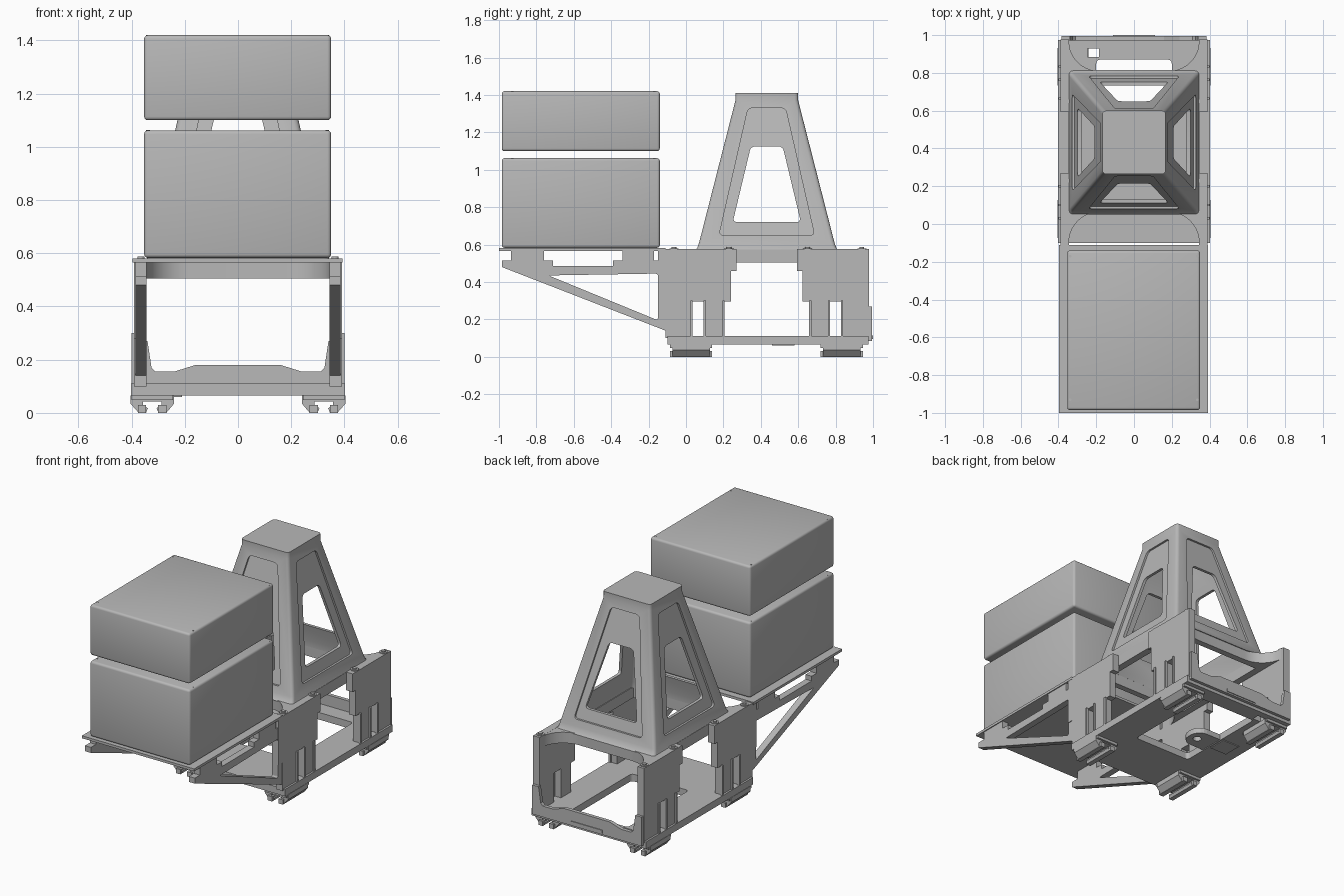
import bpy, bmesh, math
from mathutils import Matrix, Vector

if "Cube" in bpy.data.objects:
    bpy.data.objects.remove(bpy.data.objects["Cube"], do_unlink=True)

grey = bpy.data.materials.new("plain grey")
grey.use_nodes = True
grey.diffuse_color = (0.48, 0.48, 0.48, 1)
grey.node_tree.nodes["Principled BSDF"].inputs["Base Color"].default_value = (0.48, 0.48, 0.48, 1)


def finish(name, bm):
    bmesh.ops.recalc_face_normals(bm, faces=bm.faces)
    mesh = bpy.data.meshes.new(name)
    bm.to_mesh(mesh)
    bm.free()
    mesh.materials.append(grey)
    obj = bpy.data.objects.new(name, mesh)
    bpy.context.collection.objects.link(obj)
    return obj


def smooth(obj):
    bpy.ops.object.select_all(action='DESELECT')
    obj.select_set(True)
    bpy.context.view_layer.objects.active = obj
    bpy.ops.object.shade_smooth_by_angle(angle=math.radians(32))


def loft(name, rings, corner=0):
    """Closed solid through equal-length rings of points."""
    bm = bmesh.new()
    loops = [[bm.verts.new(p) for p in ring] for ring in rings]
    n = len(loops[0])
    bm.faces.new(loops[0])
    bm.faces.new(loops[-1])
    for a, b in zip(loops, loops[1:]):
        for i in range(n):
            bm.faces.new((a[i], a[(i + 1) % n], b[(i + 1) % n], b[i]))
    if corner:
        edges = [bm.edges.get((a, b)) for a, b in zip(loops[0], loops[-1])]
        bmesh.ops.bevel(bm, geom=edges, offset=corner, segments=4, profile=0.5, affect='EDGES')
    return finish(name, bm)


def prism(name, pts, axis, lo, hi, corner=0):
    """Extrude a profile along one axis."""
    place = {'x': lambda p, d: (d, p[0], p[1]),
             'y': lambda p, d: (p[0], d, p[1]),
             'z': lambda p, d: (p[0], p[1], d)}[axis]
    return loft(name, [[place(p, d) for p in pts] for d in (lo, hi)], corner)


def rect(x0, x1, y0, y1):
    return [(x0, y0), (x1, y0), (x1, y1), (x0, y1)]


def block(name, x, y, z):
    return prism(name, rect(*x, *y), 'z', *z)


def rounded(x0, x1, y0, y1, r, n=5):
    pts = []
    centres = ((x1 - r, y1 - r), (x0 + r, y1 - r), (x0 + r, y0 + r), (x1 - r, y0 + r))
    for k, (cx, cy) in enumerate(centres):
        for i in range(n + 1):
            a = (k + i / n) * math.pi / 2
            pts.append((cx + r * math.cos(a), cy + r * math.sin(a)))
    return pts


def cut(obj, *cutters):
    for c in cutters:
        mod = obj.modifiers.new("cut", 'BOOLEAN')
        mod.operation = 'DIFFERENCE'
        mod.solver = 'EXACT'
        mod.object = c
        c.hide_render = True
    bpy.context.view_layer.update()
    graph = bpy.context.evaluated_depsgraph_get()
    mesh = bpy.data.meshes.new_from_object(obj.evaluated_get(graph))
    obj.modifiers.clear()
    obj.data = mesh
    for c in cutters:
        bpy.data.objects.remove(c, do_unlink=True)
    return obj


def disc(name, x, y, z, r, h):
    bm = bmesh.new()
    bmesh.ops.create_cone(bm, cap_ends=True, segments=16, radius1=r, radius2=r, depth=h,
                          matrix=Matrix.Translation((x, y, z)))
    return finish(name, bm)


# Stacked boxes with soft edges and corner screws
for name, z0, z1 in (("lower_box", 0.583, 1.062), ("upper_box", 1.1, 1.42)):
    box = block(name, (-0.353, 0.35), (-0.985, -0.14), (z0, z1))
    bm = bmesh.new()
    bm.from_mesh(box.data)
    bmesh.ops.bevel(bm, geom=bm.edges[:], offset=0.014, segments=3, profile=0.5, affect='EDGES')
    bm.to_mesh(box.data)
    bm.free()
    smooth(box)
    for x in (-0.338, 0.335):
        for y in (-0.93, -0.17):
            disc(name + "_screw", x, y, z1 - 0.003, 0.007, 0.007)

# Tray under the boxes
block("tray", (-0.397, 0.392), (-1, -0.11), (0.565, 0.581))

# Side brackets and side panels, mirrored
bracket = [(-0.985, 0.48), (-0.985, 0.515), (-0.935, 0.515), (-0.935, 0.567), (-0.76, 0.567),
           (-0.76, 0.515), (-0.71, 0.515), (-0.71, 0.485), (-0.39, 0.485), (-0.39, 0.515),
           (-0.34, 0.515), (-0.34, 0.567), (-0.17, 0.567), (-0.17, 0.515), (-0.11, 0.515),
           (-0.11, 0.14)]
opening = [(-0.735, 0.435), (-0.15, 0.445), (-0.15, 0.195)]
half_panel = [(-0.15, 0.575), (-0.15, 0.28), (-0.11, 0.28), (-0.11, 0.1), (0.03, 0.1),
              (0.03, 0.295), (0.1, 0.295), (0.1, 0.1), (0.2, 0.1), (0.2, 0.295),
              (0.24, 0.295), (0.24, 0.46), (0.27, 0.46), (0.27, 0.575)]
mid = 0.432
rear_panel = [(min(2 * mid - y, 0.978), z) for y, z in half_panel]
rear_panel = [(0.978, 0.575), (0.978, 0.1)] + rear_panel[4:]
for s, side in ((1, "left"), (-1, "right")):
    inner, outer = s * 0.344, s * 0.39
    b = prism(side + "_bracket", bracket, 'x', inner, s * 0.386)
    cut(b, prism("cutter", opening, 'x', s * 0.3, s * 0.45, 0.014))
    prism(side + "_front_panel", half_panel, 'x', inner, outer)
    prism(side + "_rear_panel", rear_panel, 'x', inner, outer)
    # Ribs beside the panel slots
    for y in (0.03, 0.1, 0.2, 0.664, 0.764, 0.834):
        block(side + "_slot_rib", sorted((s * 0.385, s * 0.4)), (y - 0.006, y + 0.006), (0.1, 0.3))
    # Bolts along the panel tops
    for y in (-0.065, 0.23, 0.65, 0.94):
        disc(side + "_bolt_seat", s * 0.365, y, 0.577, 0.024, 0.006)
        disc(side + "_bolt", s * 0.365, y, 0.583, 0.013, 0.008)

# Base plate with its floor opening and instrument tab
base = block("base_plate", (-0.402, 0.402), (-0.1, 0.975), (0.065, 0.11))
cut(base,
    prism("cutter", rounded(-0.2, 0.2, 0.26, 0.87, 0.02), 'z', 0, 0.2),
    block("cutter", (-0.245, -0.185), (0.885, 0.93), (0, 0.2)))
tab = prism("floor_tab", rounded(-0.3, -0.03, 0.4, 0.56, 0.07), 'z', 0.07, 0.105)
cut(tab, disc("cutter", -0.09, 0.48, 0.09, 0.025, 0.2))
block("floor_cover", (-0.33, -0.21), (0.46, 0.58), (0.06, 0.07))

# Rear end plate with raised corners
end = [(-0.385, 0.085), (0.385, 0.085), (0.385, 0.27), (0.34, 0.27), (0.325, 0.17), (0.31, 0.155),
       (0.24, 0.155), (0.16, 0.18)]
end += [(-x, z) for x, z in reversed(end[2:])]
prism("rear_end_plate", end, 'y', 0.972, 0.995)
block("rear_latch", (-0.11, 0.11), (0.99, 1.0), (0.095, 0.115))

# Clamp feet that hook around rails
foot = [(0.24, 0.066), (0.24, 0.035), (0.268, 0.002), (0.3, 0.002), (0.306, 0.018), (0.288, 0.028),
        (0.288, 0.043), (0.357, 0.043), (0.357, 0.028), (0.339, 0.018), (0.345, 0.002), (0.375, 0.002),
        (0.404, 0.035), (0.404, 0.066)]
for s in (1, -1):
    for y in (0.027, 0.833):
        profile = [(s * x, z) for x, z in foot]
        prism("clamp_foot", profile, 'y', y - 0.1, y + 0.1)
        for x0, x1 in ((0.268, 0.3), (0.345, 0.375)):
            block("clamp_jaw", sorted((s * x0, s * x1)), (y - 0.113, y + 0.113), (0, 0.03))
        block("clamp_top", sorted((s * 0.245, s * 0.4)), (y - 0.113, y + 0.113), (0.048, 0.066))

# Deck with curved bays front and rear
deck = block("deck", (-0.386, 0.386), (-0.11, 0.977), (0.505, 0.574))
cut(deck,
    prism("cutter", rounded(-0.345, 0.345, -0.5, 0.062, 0.16, 10), 'z', 0.4, 0.7),
    prism("cutter", rounded(-0.345, 0.345, 0.81, 1.4, 0.16, 10), 'z', 0.4, 0.7),
    block("cutter", (0.346, 0.5), (0.27, 0.6), (0.4, 0.7)),
    block("cutter", (-0.5, -0.346), (0.27, 0.6), (0.4, 0.7)),
    block("cutter", (-0.3, 0.3), (0.1, 0.77), (0.4, 0.7)))
smooth(deck)


# Hollow tapered tower
def tower_ring(hx, hy, z):
    return [(x, y, z) for x, y in rounded(-hx, hx, mid - hy, mid + hy, 0.02, 3)]


tower = loft("tower", [tower_ring(*r) for r in (
    (0.345, 0.383, 0.57), (0.342, 0.372, 0.582), (0.336, 0.362, 0.61),
    (0.168, 0.168, 1.37), (0.168, 0.168, 1.41))])
cut(tower, loft("cutter", [tower_ring(*r) for r in (
    (0.307, 0.335, 0.5), (0.303, 0.33, 0.61), (0.143, 0.143, 1.345))]))


def slanted_cutter(quarter, trapezoid, depth):
    base_d, slope = ((0.336, 0.221), (0.362, 0.255))[quarter % 2]
    turn = Matrix.Translation((0, mid, 0)) @ Matrix.Rotation(quarter * math.pi / 2, 4, 'Z')
    rings = [[turn @ Vector((base_d - slope * (z - 0.61) + off, u, z)) for u, z in trapezoid]
             for off in (-depth, 0.15)]
    return loft("cutter", rings, 0.022)


for q in range(4):
    low = 0.255 if q % 2 == 0 else 0.24
    recess = [(-low, 0.65), (low, 0.65), (0.1, 1.33), (-0.1, 1.33)]
    window = [(-0.182, 0.72), (0.182, 0.72), (0.085, 1.125), (-0.085, 1.125)]
    cut(tower, slanted_cutter(q, recess, 0.013))
    cut(tower, slanted_cutter(q, window, 0.12))
smooth(tower)
